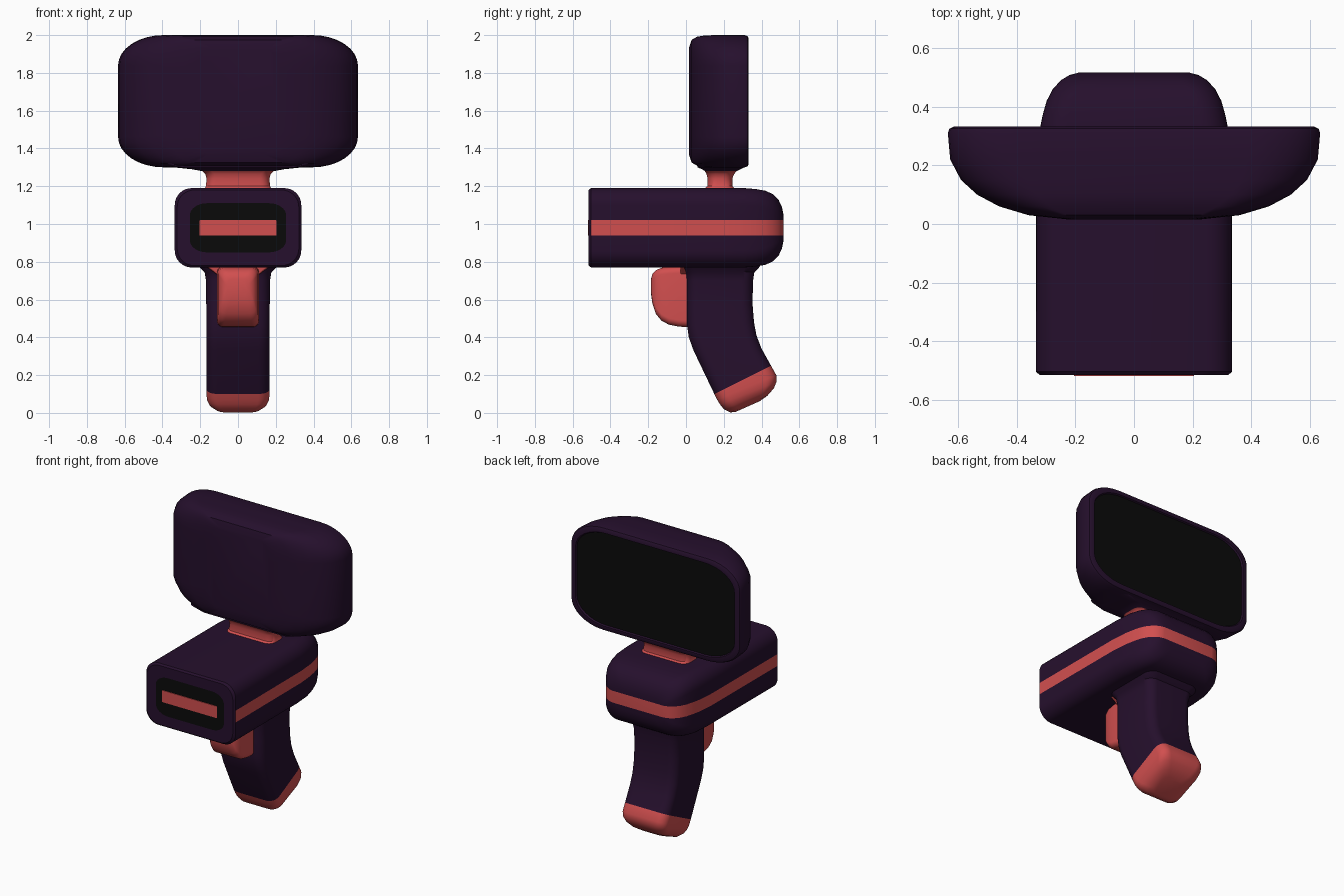
import bpy
import bmesh
import math
from mathutils import Vector

default_cube = bpy.data.objects.get("Cube")
if default_cube:
    bpy.data.objects.remove(default_cube, do_unlink=True)


def make_material(name, colour):
    material = bpy.data.materials.new(name)
    material.use_nodes = True
    material.diffuse_color = (*colour, 1)
    shader = material.node_tree.nodes["Principled BSDF"]
    shader.inputs["Base Color"].default_value = (*colour, 1)
    shader.inputs["Roughness"].default_value = 0.6
    return material


PURPLE, CORAL, BLACK = range(3)
MATERIALS = [
    make_material("dark purple", (0.019, 0.005, 0.026)),
    make_material("coral red", (0.64, 0.078, 0.078)),
    make_material("glossy black", (0.003, 0.003, 0.003)),
]


def rounded_ring(start, end, half_width, radius_x, radius_v, steps=8):
    """Rounded rectangle across x, spanning start to end in the (y, z) plane."""
    a, b = Vector((0, *start)), Vector((0, *end))
    middle, half = (a + b) / 2, (b - a).length / 2
    along = (b - a).normalized()
    rx, rv = min(radius_x, half_width * 0.95), min(radius_v, half * 0.95)
    points = []
    for quarter, (sx, sv) in enumerate(((1, 1), (-1, 1), (-1, -1), (1, -1))):
        for i in range(steps + 1):
            angle = (quarter + i / steps) * math.pi / 2
            u = sx * (half_width - rx) + rx * math.cos(angle)
            v = sv * (half - rv) + rv * math.sin(angle)
            points.append(middle + along * v + Vector((u, 0, 0)))
    return points


def upright(y, low, high, half_width, radius_x, radius_v):
    return rounded_ring((y, low), (y, high), half_width, radius_x, radius_v)


def level(z, front, back, half_width, radius):
    return rounded_ring((front, z), (back, z), half_width, radius, radius)


def loft(name, rings, band_colours=None, caps=(PURPLE, PURPLE), cuts=(), paint=None):
    """Skin the rings, close both ends, cut at heights and paint by rule."""
    bm = bmesh.new()
    loops = [[bm.verts.new(p) for p in ring] for ring in rings]
    count = len(loops[0])
    for band, (one, two) in enumerate(zip(loops, loops[1:])):
        for i in range(count):
            j = (i + 1) % count
            face = bm.faces.new((one[i], one[j], two[j], two[i]))
            face.material_index = band_colours[band] if band_colours else caps[0]
    for loop, colour in zip((loops[0], loops[-1]), caps):
        bm.faces.new(loop).material_index = colour
    bmesh.ops.recalc_face_normals(bm, faces=bm.faces)
    for height in cuts:
        bmesh.ops.bisect_plane(bm, geom=bm.verts[:] + bm.edges[:] + bm.faces[:],
                               plane_co=(0, 0, height), plane_no=(0, 0, 1))
    bm.normal_update()
    if paint:
        for face in bm.faces:
            face.material_index = paint(face)
    mesh = bpy.data.meshes.new(name)
    bm.to_mesh(mesh)
    bm.free()
    for material in MATERIALS:
        mesh.materials.append(material)
    obj = bpy.data.objects.new(name, mesh)
    bpy.context.collection.objects.link(obj)
    bpy.ops.object.select_all(action="DESELECT")
    obj.select_set(True)
    bpy.context.view_layer.objects.active = obj
    bpy.ops.object.shade_smooth_by_angle(angle=math.radians(35))
    return obj


# Screen housing: domed front, flat back with an inset display
HOUSING = [  # y, half width, half height
    (0.015, 0.22, 0.28), (0.03, 0.36, 0.325), (0.06, 0.46, 0.342),
    (0.1, 0.535, 0.348), (0.15, 0.59, 0.35), (0.22, 0.627, 0.35),
    (0.31, 0.635, 0.35), (0.325, 0.63, 0.345), (0.332, 0.615, 0.335),
    (0.332, 0.595, 0.315), (0.322, 0.59, 0.31),
]
loft("screen_housing",
     [upright(y, 1.65 - h, 1.65 + h, w, 0.38 * w, 0.46 * h) for y, w, h in HOUSING],
     caps=(PURPLE, BLACK))

# Neck with a flared top that blends into the housing
NECK = [  # z, front, back, half width
    (1.18, 0.09, 0.265, 0.18), (1.2, 0.113, 0.247, 0.17),
    (1.24, 0.115, 0.245, 0.166), (1.265, 0.108, 0.255, 0.173),
    (1.28, 0.1, 0.268, 0.19), (1.29, 0.085, 0.29, 0.245),
    (1.3, 0.06, 0.31, 0.34), (1.32, 0.06, 0.31, 0.42),
]
loft("neck", [level(z, f, b, w, 0.05) for z, f, b, w in NECK],
     band_colours=[CORAL] * 4 + [PURPLE] * 3, caps=(CORAL, PURPLE))

# Scanner body: black window at the front, rounded back, coral side stripe
STRIPE = (0.94, 1.02)
BODY = [  # y, half width, half height
    (-0.515, 0.255, 0.13), (-0.515, 0.322, 0.2), (-0.503, 0.335, 0.21),
    (0.2, 0.333, 0.21), (0.31, 0.324, 0.21), (0.37, 0.312, 0.205),
    (0.42, 0.298, 0.196), (0.46, 0.277, 0.178), (0.49, 0.25, 0.148),
    (0.508, 0.22, 0.11), (0.516, 0.19, 0.07),
]


def body_colour(face):
    z = face.calc_center_median().z
    if face.normal.y < -0.5:
        return face.material_index
    return CORAL if STRIPE[0] < z < STRIPE[1] else PURPLE


loft("scanner_body",
     [upright(y, 0.98 - h, 0.98 + h, w, 0.09, min(0.09, 0.5 * h)) for y, w, h in BODY],
     caps=(BLACK, PURPLE), band_colours=[PURPLE] * (len(BODY) - 1),
     cuts=STRIPE, paint=body_colour)

# Thin coral light bar on the front window
loft("light_bar",
     [upright(y, *STRIPE, 0.205, 0.004, 0.004) for y in (-0.519, -0.512)],
     caps=(CORAL, CORAL))

# Curved grip with a coral end
GRIP = [  # front point, back point, half width, corner radius
    ((-0.02, 0.79), (0.4, 0.79), 0.21, 0.07),
    ((-0.015, 0.768), (0.385, 0.768), 0.2, 0.07),
    ((0, 0.745), (0.362, 0.745), 0.177, 0.06),
    ((0.005, 0.7), (0.355, 0.7), 0.169, 0.06),
    ((0.005, 0.56), (0.352, 0.58), 0.168, 0.06),
    ((0.006, 0.46), (0.36, 0.48), 0.168, 0.06),
    ((0.015, 0.4), (0.373, 0.41), 0.168, 0.06),
    ((0.04, 0.33), (0.4, 0.34), 0.168, 0.06),
    ((0.15, 0.1), (0.45, 0.25), 0.168, 0.06),
    ((0.165, 0.07), (0.478, 0.2), 0.167, 0.06),
    ((0.18, 0.045), (0.479, 0.165), 0.163, 0.06),
    ((0.2, 0.02), (0.465, 0.13), 0.15, 0.06),
    ((0.235, 0.003), (0.43, 0.09), 0.12, 0.05),
    ((0.26, 0.004), (0.39, 0.062), 0.08, 0.04),
]
loft("grip", [rounded_ring(f, b, w, r, r) for f, b, w, r in GRIP],
     band_colours=[PURPLE] * 8 + [CORAL] * 5, caps=(PURPLE, CORAL))

# Trigger with a small flare where it meets the body
TRIGGER = [  # y, bottom, top, half width
    (0.03, 0.453, 0.78, 0.112), (-0.04, 0.457, 0.775, 0.112),
    (-0.09, 0.467, 0.772, 0.11), (-0.13, 0.488, 0.768, 0.105),
    (-0.16, 0.525, 0.755, 0.096), (-0.178, 0.58, 0.735, 0.08),
    (-0.185, 0.63, 0.71, 0.06),
]
loft("trigger", [upright(y, lo, hi, w, 0.035, 0.035) for y, lo, hi, w in TRIGGER],
     caps=(CORAL, CORAL))
loft("trigger_flare",
     [level(z, -0.03, 0.01, w, 0.015)
      for z, w in ((0.775, 0.17), (0.758, 0.145), (0.735, 0.115))],
     caps=(CORAL, CORAL))
